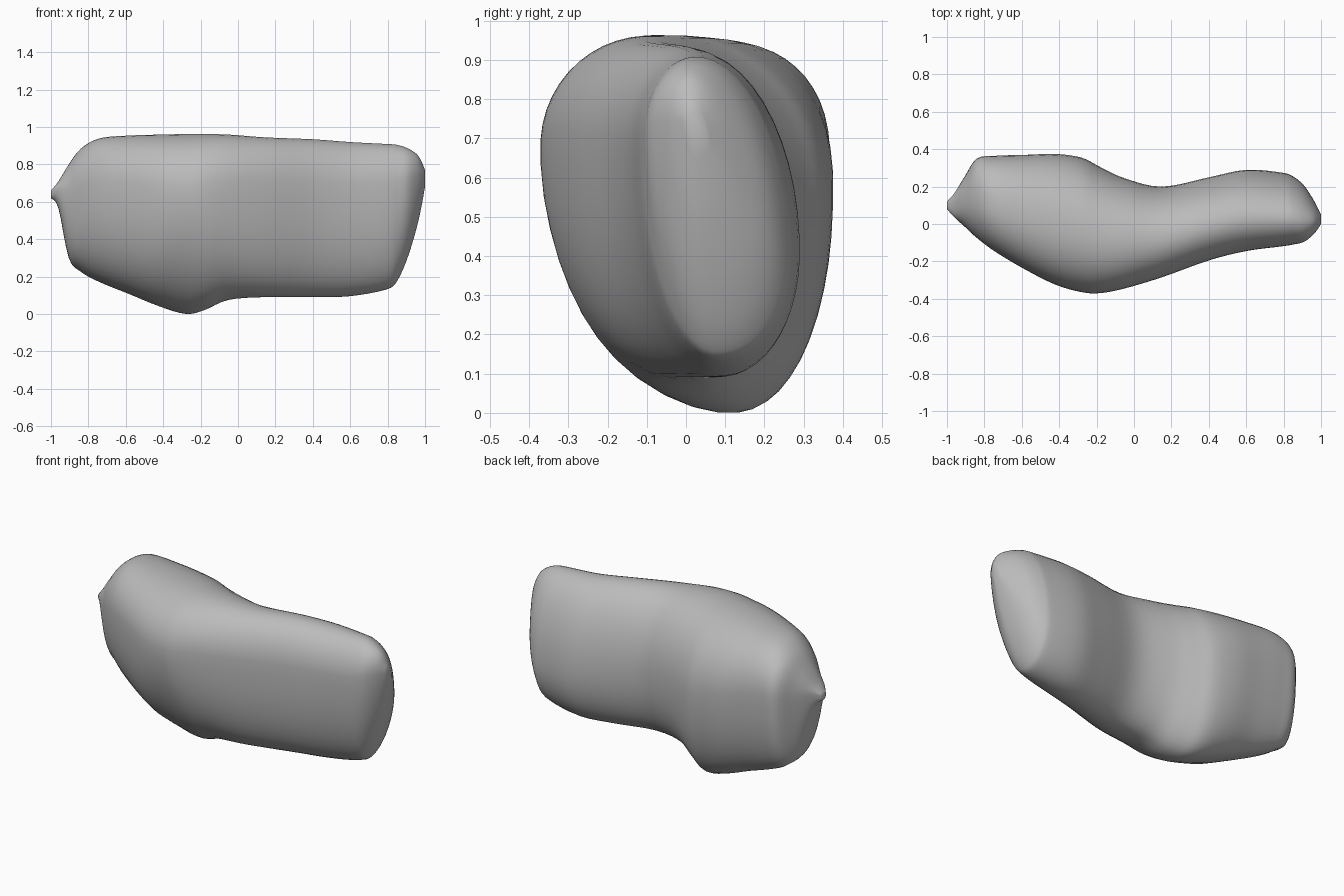
import bpy
import bmesh
from math import cos, sin, tau, exp
from mathutils import Vector

cube = bpy.data.objects.get("Cube")
if cube:
    bpy.data.objects.remove(cube, do_unlink=True)

RING = 48        # points around each cross-section
STEPS = 4        # interpolated sections between stations

# Stations along the length: x, front y, back y, bottom z, top z
stations = [Vector(s) for s in (
    (-1, .08, .12, .62, .66),
    (-.96, .035, .165, .565, .71),
    (-.905, -.015, .255, .3, .8),
    (-.84, -.075, .35, .225, .885),
    (-.74, -.15, .365, .17, .94),
    (-.58, -.245, .37, .105, .955),
    (-.42, -.325, .375, .04, .96),
    (-.28, -.365, .355, .0, .963),
    (-.18, -.37, .305, .02, .963),
    (-.05, -.345, .245, .075, .96),
    (.15, -.285, .2, .09, .945),
    (.4, -.195, .25, .09, .935),
    (.6, -.145, .29, .095, .92),
    (.79, -.12, .275, .13, .91),
    (.85, -.11, .255, .175, .905),
    (.91, -.095, .205, .31, .885),
    (.965, -.05, .12, .5, .845),
    (1, .0, .05, .68, .77),
)]


def smooth_sections(points):
    """Pass a Catmull-Rom spline through the stations."""
    out = []
    for i in range(len(points) - 1):
        b, c = points[i], points[i + 1]
        a = points[max(i - 1, 0)]
        d = points[min(i + 2, len(points) - 1)]
        for k in range(STEPS):
            t = k / STEPS
            out.append(0.5 * (2 * b + (c - a) * t
                              + (2 * a - 5 * b + 4 * c - d) * t * t
                              + (3 * b - a - 3 * c + d) * t ** 3))
    out.append(points[-1])
    return out


def bend(value, fullness):
    """Signed power that gives a quarter of the section its fullness."""
    size = abs(value) ** (2 / fullness)
    return size if value > 0 else -size


def egg_ring(bm, section):
    """Leaning egg: crown toward the front, keel toward the back."""
    x, front, back, bottom, top = section
    width, height = back - front, top - bottom
    keel = exp(-((x + .28) / .18) ** 2)   # local lump under the back
    tip = max(x, 0) ** 6                  # tapering of the narrow end
    crown_y = front + width * (.43 - .07 * x)
    keel_y = front + width * (.6 + .04 * keel - .1 * x)
    front_z = bottom + height * (.7 + .03 * x)
    back_z = bottom + height * (.5 - .18 * x)
    ring = []
    for i in range(RING):
        angle = tau * (i + .5) / RING
        is_back, is_up = cos(angle) > 0, sin(angle) > 0
        if is_back:
            fullness = 2.1 - .25 * x if is_up else 2.15 - .1 * x
        else:
            fullness = 2.1 - .1 * x if is_up else 2.3 - .45 * keel - .8 * tip
        c, s = bend(cos(angle), fullness), bend(sin(angle), fullness)
        mid_y = crown_y if is_up else keel_y
        mid_z = back_z if is_back else front_z
        y = mid_y + c * ((back - mid_y) if is_back else (mid_y - front))
        z = mid_z + s * ((top - mid_z) if is_up else (mid_z - bottom))
        ring.append(bm.verts.new((x, y, z)))
    return ring


# Stone body: loft the rings and close both ends
bm = bmesh.new()
rings = [egg_ring(bm, s) for s in smooth_sections(stations)]
for a, b in zip(rings, rings[1:]):
    for i in range(RING):
        j = (i + 1) % RING
        bm.faces.new((a[i], a[j], b[j], b[i]))
bm.faces.new(rings[0])
bm.faces.new(rings[-1])
bmesh.ops.recalc_face_normals(bm, faces=bm.faces)
mesh = bpy.data.meshes.new("stone_body")
bm.to_mesh(mesh)
bm.free()
stone = bpy.data.objects.new("stone_body", mesh)
bpy.context.collection.objects.link(stone)

# Grey material
grey = bpy.data.materials.new("stone_grey")
grey.use_nodes = True
color = (.5, .5, .5, 1)
grey.diffuse_color = color
grey.node_tree.nodes["Principled BSDF"].inputs["Base Color"].default_value = color
mesh.materials.append(grey)

# Smooth shading with crisp end edges
bpy.ops.object.select_all(action='DESELECT')
stone.select_set(True)
bpy.context.view_layer.objects.active = stone
bpy.ops.object.shade_smooth_by_angle(angle=.9)
